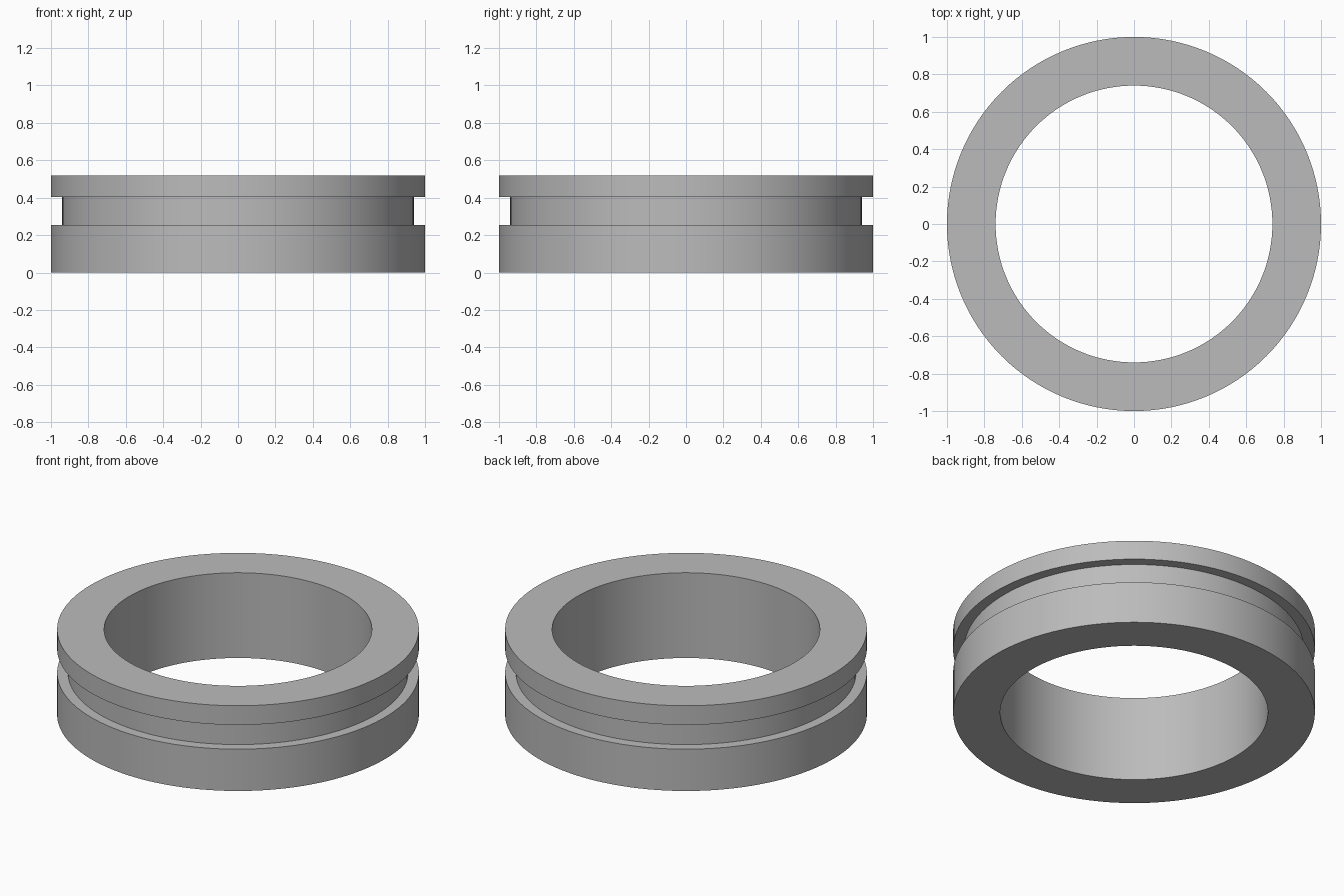
import bpy
import math

SEGMENTS = 128

default = bpy.data.objects.get("Cube")
if default:
    bpy.data.objects.remove(default, do_unlink=True)


def make_material(name, colour):
    mat = bpy.data.materials.new(name)
    mat.use_nodes = True
    mat.diffuse_color = colour
    mat.node_tree.nodes["Principled BSDF"].inputs["Base Color"].default_value = colour
    return mat


def lathe(name, profile, material):
    """Revolve a closed (radius, height) profile around the z axis."""
    count = len(profile)
    verts, faces = [], []
    for s in range(SEGMENTS):
        a = math.tau * s / SEGMENTS
        verts += [(r * math.cos(a), r * math.sin(a), z) for r, z in profile]
        here, there = s * count, (s + 1) % SEGMENTS * count
        for i in range(count):
            j = (i + 1) % count
            faces.append((here + i, there + i, there + j, here + j))
    mesh = bpy.data.meshes.new(name)
    mesh.from_pydata(verts, [], faces)
    mesh.materials.append(material)
    obj = bpy.data.objects.new(name, mesh)
    bpy.context.collection.objects.link(obj)
    bpy.ops.object.select_all(action='DESELECT')
    obj.select_set(True)
    bpy.context.view_layer.objects.active = obj
    bpy.ops.object.shade_smooth_by_angle(angle=math.radians(30))
    return obj


# Ring dimensions
BORE, RIM, GROOVE = 0.74, 1.0, 0.94
GROOVE_LOW, GROOVE_HIGH, TOP = 0.255, 0.403, 0.52

# Ring with a square groove cut around its outside
grey = make_material("plain grey", (0.5, 0.5, 0.5, 1.0))
lathe("grooved_ring", [
    (BORE, 0), (RIM, 0),
    (RIM, GROOVE_LOW), (GROOVE, GROOVE_LOW),
    (GROOVE, GROOVE_HIGH), (RIM, GROOVE_HIGH),
    (RIM, TOP), (BORE, TOP),
], grey)
